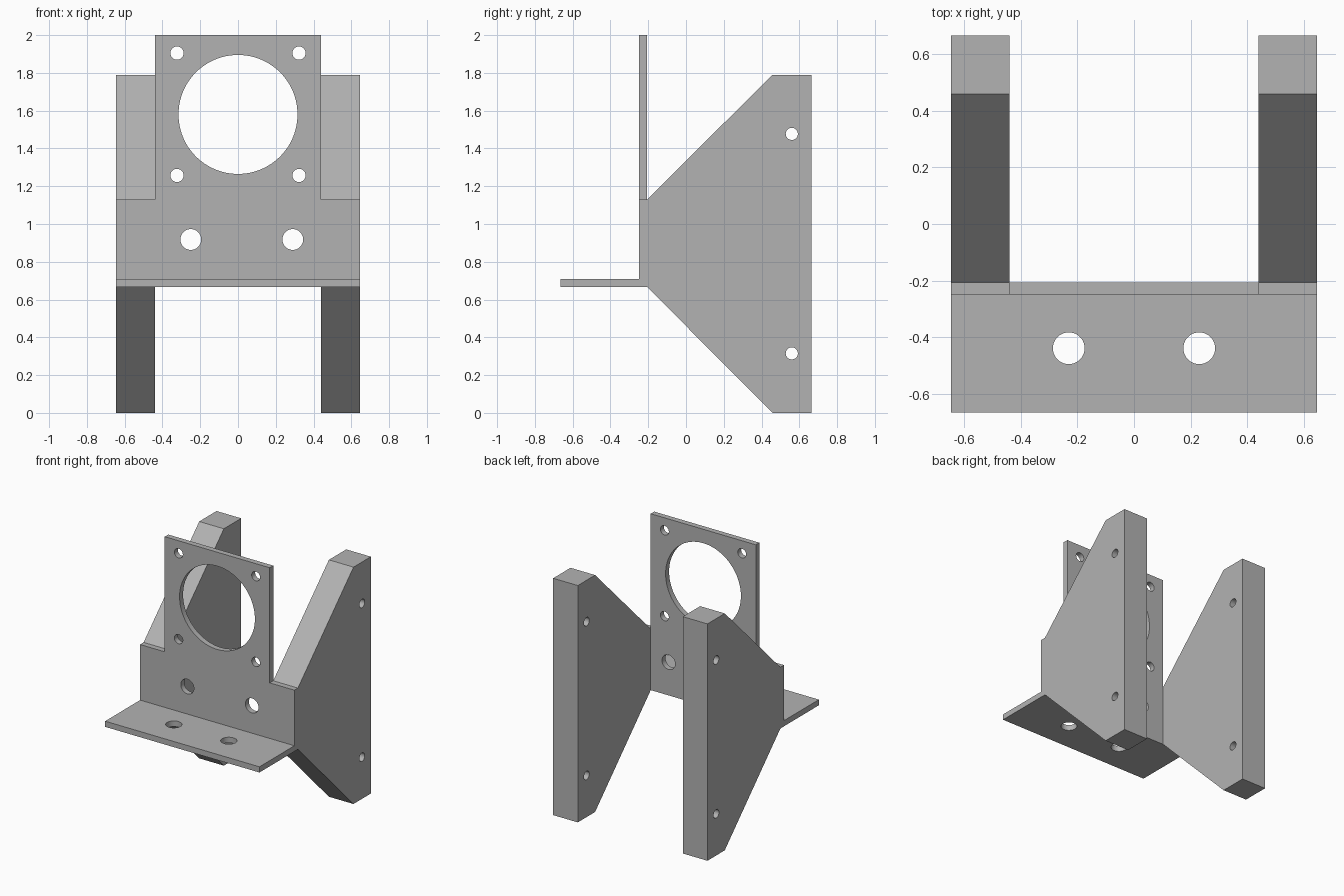
import bpy, math
from mathutils import Matrix

if "Cube" in bpy.data.objects:
    bpy.data.objects.remove(bpy.data.objects["Cube"])

grey = bpy.data.materials.new("plain_grey")
grey.diffuse_color = (0.45, 0.45, 0.45, 1)
grey.use_nodes = True
grey.node_tree.nodes["Principled BSDF"].inputs["Base Color"].default_value = grey.diffuse_color

# Local (u, v, depth) axes of each drawing plane
FRONT = Matrix(((1, 0, 0), (0, 0, -1), (0, 1, 0))).to_4x4()
SIDE = Matrix(((0, 0, 1), (1, 0, 0), (0, 1, 0))).to_4x4()
TOP = Matrix.Identity(4)


def circle(u, v, r, n=48):
    return [(u + r * math.cos(2 * math.pi * i / n),
             v + r * math.sin(2 * math.pi * i / n)) for i in range(n)]


def plate(name, outline, holes, plane, offset, thickness):
    """Extrude a flat outline with round through-holes, centred on offset."""
    curve = bpy.data.curves.new(name, 'CURVE')
    curve.dimensions = '2D'
    curve.fill_mode = 'BOTH'
    curve.extrude = thickness / 2
    for loop in [outline] + [circle(*h) for h in holes]:
        spline = curve.splines.new('POLY')
        spline.points.add(len(loop) - 1)
        for point, (u, v) in zip(spline.points, loop):
            point.co = (u, v, 0, 1)
        spline.use_cyclic_u = True
    ob = bpy.data.objects.new(name, curve)
    bpy.context.collection.objects.link(ob)
    ob.matrix_world = Matrix.Translation(offset) @ plane
    bpy.ops.object.select_all(action='DESELECT')
    ob.select_set(True)
    bpy.context.view_layer.objects.active = ob
    bpy.ops.object.convert(target='MESH')
    ob = bpy.context.object
    # Weld caps to walls and orient faces outwards
    bpy.ops.object.mode_set(mode='EDIT')
    bpy.ops.mesh.select_all(action='SELECT')
    bpy.ops.mesh.remove_doubles(threshold=0.0001)
    bpy.ops.mesh.normals_make_consistent(inside=False)
    bpy.ops.object.mode_set(mode='OBJECT')
    bpy.ops.object.shade_smooth_by_angle(angle=math.radians(30))
    ob.data.materials.clear()
    ob.data.materials.append(grey)
    return ob


W, STEP = 0.645, 0.439             # half widths of the base and raised plate
Y0, Y1, Y2 = -0.665, -0.248, -0.206  # shelf front, plate front, plate back
Z0, Z1, Z2 = 0.667, 0.71, 1.13     # shelf bottom, shelf top, plate shoulder

# Stepped upright plate: large bore, four screw holes, two lower holes
screws = [(sx * 0.323, z, 0.035) for sx in (-1, 1) for z in (1.257, 1.905)]
plate("upright_plate",
      [(-W, Z0), (W, Z0), (W, Z2), (STEP, Z2), (STEP, 2),
       (-STEP, 2), (-STEP, Z2), (-W, Z2)],
      [(0, 1.58, 0.315, 96), (-0.25, 0.918, 0.055), (0.29, 0.918, 0.055)] + screws,
      FRONT, (0, (Y1 + Y2) / 2, 0), Y2 - Y1)

# Horizontal shelf with two holes
plate("front_shelf", [(-W, Y0), (W, Y0), (W, Y1), (-W, Y1)],
      [(-0.23, -0.438, 0.056), (0.23, -0.438, 0.056)],
      TOP, (0, 0, (Z0 + Z1) / 2), Z1 - Z0)

# Thick tapered side brackets with cross holes
for name, s in (("left_bracket", -1), ("right_bracket", 1)):
    plate(name,
          [(Y2, Z0), (0.458, 0), (0.665, 0), (0.665, 1.79), (0.458, 1.79), (Y2, Z2)],
          [(0.56, 0.315, 0.032), (0.56, 1.477, 0.032)],
          SIDE, (s * (W + STEP) / 2, 0, 0), W - STEP)
